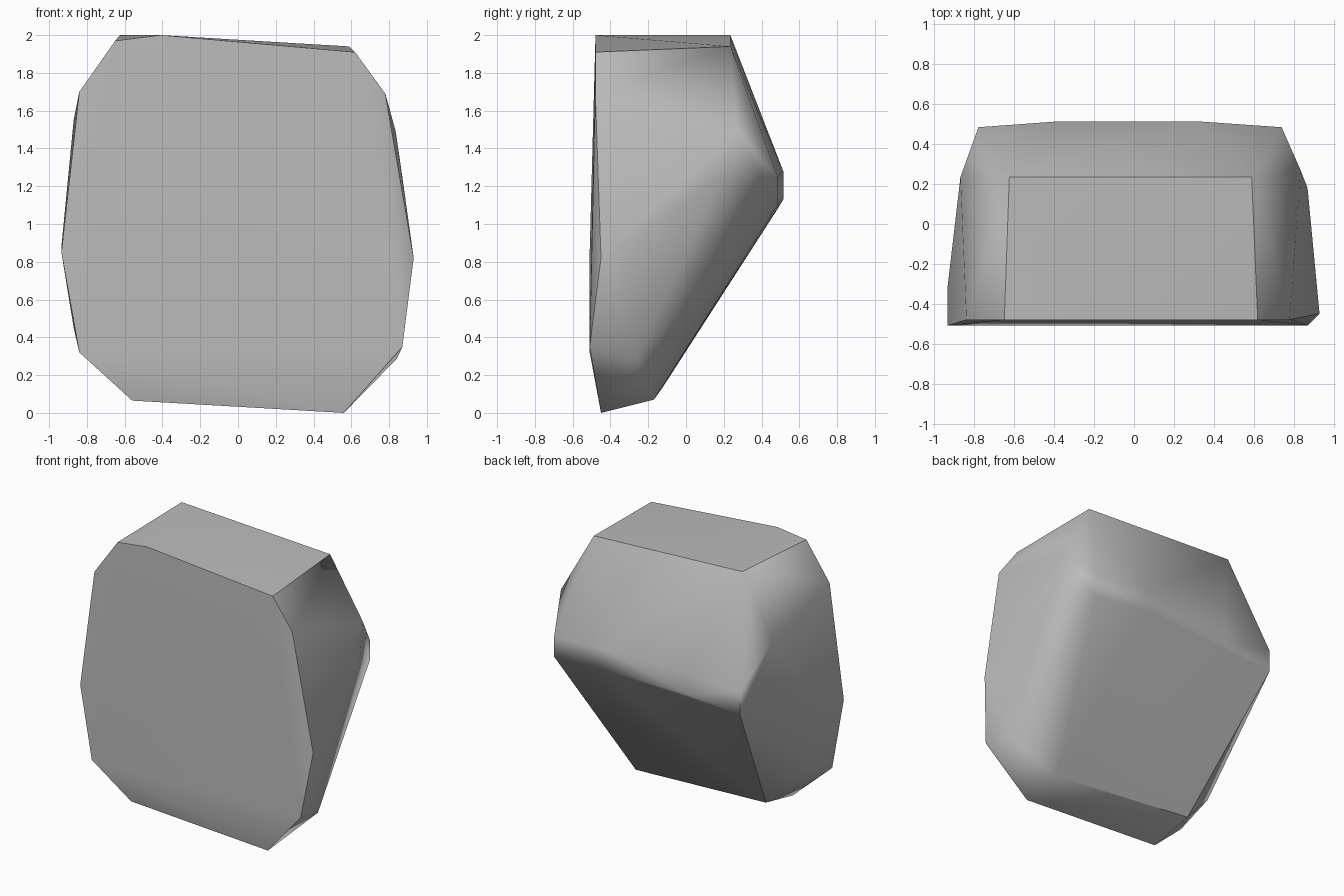
import bpy
import bmesh
import math

default_cube = bpy.data.objects.get("Cube")
if default_cube:
    bpy.data.objects.remove(default_cube, do_unlink=True)


def flat_material(name, colour):
    material = bpy.data.materials.new(name)
    material.use_nodes = True
    material.diffuse_color = colour
    shader = material.node_tree.nodes["Principled BSDF"]
    shader.inputs["Base Color"].default_value = colour
    shader.inputs["Roughness"].default_value = 0.9
    return material


# Corners of the chipped boulder, grouped by region
front_outline = [
    (-.65, -.48, 1.97), (-.41, -.48, 2), (.62, -.48, 1.91),
    (.78, -.48, 1.69), (.93, -.45, .82), (.87, -.51, .35),
    (.56, -.45, 0), (-.56, -.45, .065), (-.84, -.51, .32),
    (-.935, -.51, .85), (-.84, -.48, 1.7),
]
top_back_edge = [(-.625, .235, 2), (.59, .235, 1.94)]
back_ridge = [
    (-.37, .515, 1.28), (.31, .515, 1.28),
    (-.37, .515, 1.13), (.31, .515, 1.13),
    (-.78, .485, 1.24), (.74, .485, 1.25),
    (-.78, .485, 1.08), (.74, .485, 1.1),
]
left_side = [(.835, .27, 1.49), (.87, .18, 1.25), (.84, -.265, .285)]
right_side = [(-.87, .235, 1.55), (-.935, -.32, .88), (-.87, -.27, .45)]
bottom_back_edge = [(.53, -.17, .07), (-.57, -.12, .14)]


def hull_object(name, points, material):
    """Wrap the corners in a convex skin and merge nearly flat facets."""
    bm = bmesh.new()
    for point in points:
        bm.verts.new(point)
    hull = bmesh.ops.convex_hull(bm, input=bm.verts[:])
    inside = [v for v in bm.verts if not v.link_faces]
    bmesh.ops.delete(bm, geom=inside, context='VERTS')
    bmesh.ops.dissolve_limit(bm, angle_limit=math.radians(1.5),
                             verts=bm.verts[:], edges=bm.edges[:])
    bmesh.ops.recalc_face_normals(bm, faces=bm.faces[:])
    mesh = bpy.data.meshes.new(name)
    bm.to_mesh(mesh)
    bm.free()
    mesh.materials.append(material)
    result = bpy.data.objects.new(name, mesh)
    bpy.context.collection.objects.link(result)
    return result


stone_grey = flat_material("stone_grey", (0.5, 0.5, 0.5, 1))
boulder = hull_object(
    "boulder",
    front_outline + top_back_edge + back_ridge
    + left_side + right_side + bottom_back_edge,
    stone_grey,
)

# Crisp chipped edges, soft worn ridges
bpy.ops.object.select_all(action='DESELECT')
boulder.select_set(True)
bpy.context.view_layer.objects.active = boulder
bpy.ops.object.shade_smooth_by_angle(angle=math.radians(42))
weighted = boulder.modifiers.new("worn_ridges", 'WEIGHTED_NORMAL')
weighted.keep_sharp = True
